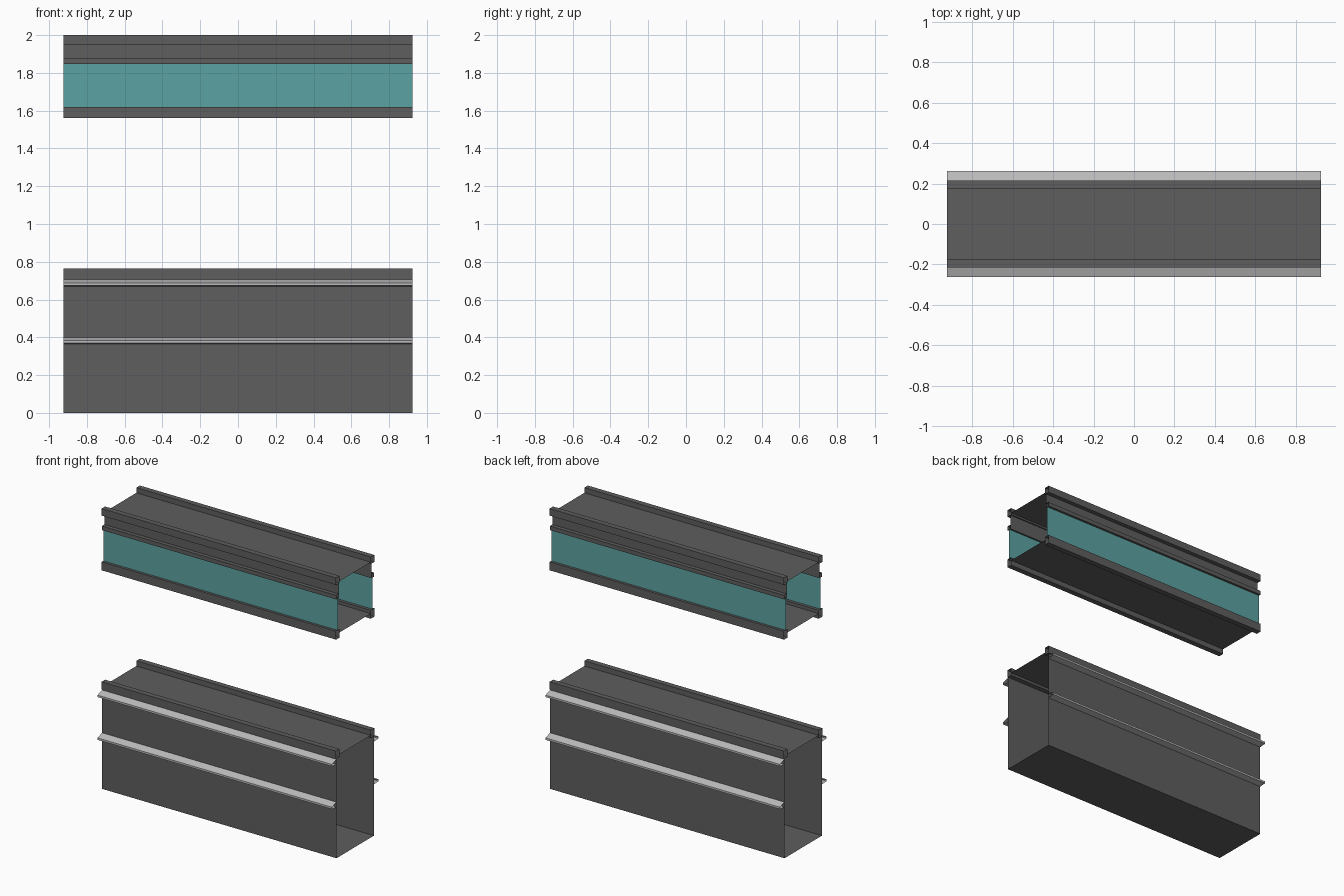
import bpy

if "Cube" in bpy.data.objects:
    bpy.data.objects.remove(bpy.data.objects["Cube"])

HALF = 0.925  # half length along x


def material(name, rgb):
    m = bpy.data.materials.new(name)
    m.diffuse_color = (*rgb, 1)
    m.use_nodes = True
    m.node_tree.nodes["Principled BSDF"].inputs["Base Color"].default_value = m.diffuse_color
    return m


BODY = material("dark_grey", (0.112, 0.112, 0.116))
RAIL = material("light_grey", (0.50, 0.50, 0.51))
GLASS = material("teal", (0.108, 0.36, 0.36))


def sheet(name, profile, mat, closed=False, mirror=True):
    """Extrude a (y, z) profile along x as an open-ended sheet."""
    n = len(profile)
    verts = [(x, y, z) for x in (-HALF, HALF) for y, z in profile]
    faces = [(i, (i + 1) % n, n + (i + 1) % n, n + i)
             for i in range(n if closed else n - 1)]
    mesh = bpy.data.meshes.new(name)
    mesh.from_pydata(verts, [], faces)
    mesh.materials.append(mat)
    ob = bpy.data.objects.new(name, mesh)
    bpy.context.collection.objects.link(ob)
    if mirror:
        mod = ob.modifiers.new("both_sides", 'MIRROR')
        mod.use_axis = (False, True, False)
        mod.use_clip = False
    return ob


def bar(name, inner, outer, low, high):
    """Hollow rectangular edge trim on both sides."""
    sheet(name, [(-inner, high), (-outer, high), (-outer, low), (-inner, low)],
          BODY, closed=True)


# Lower box: walls, floor, sunken top and top edge trims
sheet("lower_wall", [(-0.211, 0.71), (-0.211, 0.003), (-0.211, 0.0)], BODY)
sheet("lower_floor", [(-0.211, 0), (0.211, 0)], BODY, mirror=False)
sheet("lower_top", [(0.176, 0.728), (-0.176, 0.728)], BODY, mirror=False)
bar("lower_top_trim", 0.176, 0.215, 0.71, 0.765)

# Sloped bumper rails on both sides
for label, z in (("low", 0.365), ("high", 0.67)):
    sheet(label + "_rail", [(-0.211, z + 0.035), (-0.262, z + 0.018),
                            (-0.262, z + 0.004), (-0.211, z)], RAIL)

# Upper box: recessed band, glass, sunken roof and floor
sheet("upper_band", [(-0.185, 1.95), (-0.185, 1.87)], BODY)
sheet("side_glass", [(-0.197, 1.848), (-0.197, 1.618)], GLASS)
sheet("upper_roof", [(0.176, 1.963), (-0.176, 1.963)], BODY, mirror=False)
sheet("upper_floor", [(-0.176, 1.597), (0.176, 1.597)], BODY, mirror=False)
bar("roof_trim", 0.176, 0.215, 1.95, 2.0)
bar("glass_top_trim", 0.185, 0.213, 1.846, 1.875)
bar("glass_bottom_trim", 0.176, 0.215, 1.56, 1.62)
